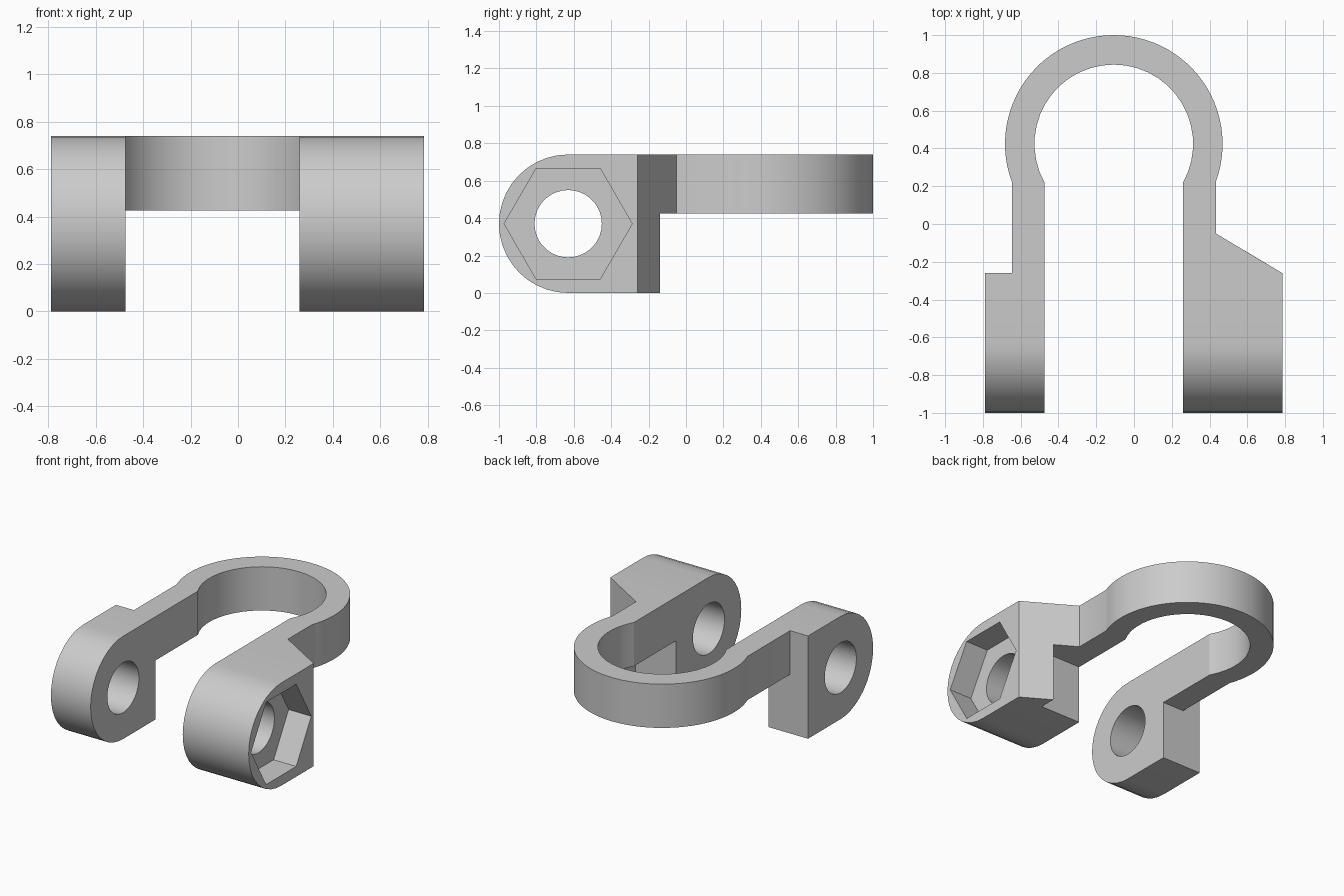
import bpy
import bmesh
from math import cos, sin, pi, acos
from mathutils import Vector

cube = bpy.data.objects.get("Cube")
if cube:
    bpy.data.objects.remove(cube, do_unlink=True)

# Main dimensions
TOP, UNDER = 0.74, 0.425
CX, CY = -0.107, 0.424
R_OUT, R_IN = 0.576, 0.42
HALF_OUT, HALF_IN = 0.54, 0.367
LUG_BACK, BOLT_Y, BOLT_Z = -0.26, -0.63, 0.37

grey = bpy.data.materials.new("light grey")
grey.use_nodes = True
colour = (0.6, 0.6, 0.6, 1)
grey.diffuse_color = colour
grey.node_tree.nodes["Principled BSDF"].inputs["Base Color"].default_value = colour


def prism(name, outline, direction):
    """Extrude a closed outline of 3D points along a direction."""
    bm = bmesh.new()
    face = bm.faces.new([bm.verts.new(p) for p in outline])
    ext = bmesh.ops.extrude_face_region(bm, geom=[face])
    moved = [g for g in ext["geom"] if isinstance(g, bmesh.types.BMVert)]
    bmesh.ops.translate(bm, verts=moved, vec=Vector(direction))
    bmesh.ops.recalc_face_normals(bm, faces=bm.faces[:])
    mesh = bpy.data.meshes.new(name)
    bm.to_mesh(mesh)
    bm.free()
    mesh.materials.append(grey)
    obj = bpy.data.objects.new(name, mesh)
    bpy.context.collection.objects.link(obj)
    return obj


def plan(name, points, z0, z1):
    return prism(name, [(x, y, z0) for x, y in points], (0, 0, z1 - z0))


def side(name, points, x0, x1):
    return prism(name, [(x0, y, z) for y, z in points], (x1 - x0, 0, 0))


def arc(cx, cy, r, a0, a1, n):
    steps = [a0 + (a1 - a0) * i / n for i in range(n + 1)]
    return [(cx + r * cos(a), cy + r * sin(a)) for a in steps]


def combine(target, other, operation):
    mod = target.modifiers.new(operation, "BOOLEAN")
    mod.operation, mod.object, mod.solver = operation, other, "EXACT"
    bpy.context.view_layer.objects.active = target
    bpy.ops.object.modifier_apply(modifier=mod.name)
    bpy.data.objects.remove(other, do_unlink=True)


# Open ring with two arms, and the slanted gusset on the left arm
a_out, a_in = acos(HALF_OUT / R_OUT), acos(HALF_IN / R_IN)
outline = arc(CX, CY, R_OUT, -a_out, pi + a_out, 52)
outline += [(CX - HALF_OUT, LUG_BACK), (CX - HALF_IN, LUG_BACK)]
outline += arc(CX, CY, R_IN, pi + a_in, -a_in, 28)
outline += [(CX + HALF_IN, LUG_BACK), (0.785, LUG_BACK), (CX + HALF_OUT, -0.05)]
clamp = plan("clamp_body", outline, UNDER, TOP)

# Lower part of the gusset
rib = plan("gusset_foot", [(0.585, LUG_BACK), (0.785, LUG_BACK), (0.585, -0.14)], 0, UNDER)
combine(clamp, rib, "UNION")

# Lugs with rounded front ends
profile = arc(BOLT_Y, BOLT_Z, BOLT_Z, pi / 2, 3 * pi / 2, 20)
profile += [(LUG_BACK, 0), (LUG_BACK, TOP)]
for name, x0, x1 in (("right_lug", -0.79, CX - HALF_IN), ("left_lug", CX + HALF_IN, 0.785)):
    combine(clamp, side(name, profile, x0, x1), "UNION")

# Bolt hole through both lugs, and the hexagonal nut pocket
hole = side("bolt_hole", arc(BOLT_Y, BOLT_Z, 0.18, 0, 2 * pi, 36)[:-1], -1, 1)
combine(clamp, hole, "DIFFERENCE")
pocket = side("nut_pocket", arc(BOLT_Y, BOLT_Z, 0.342, 0, 2 * pi, 6)[:-1], 0.605, 1)
combine(clamp, pocket, "DIFFERENCE")

# Smooth the curved walls, keep the corners crisp
bpy.ops.object.select_all(action="DESELECT")
clamp.select_set(True)
bpy.context.view_layer.objects.active = clamp
bpy.ops.object.shade_smooth_by_angle(angle=pi / 9)
